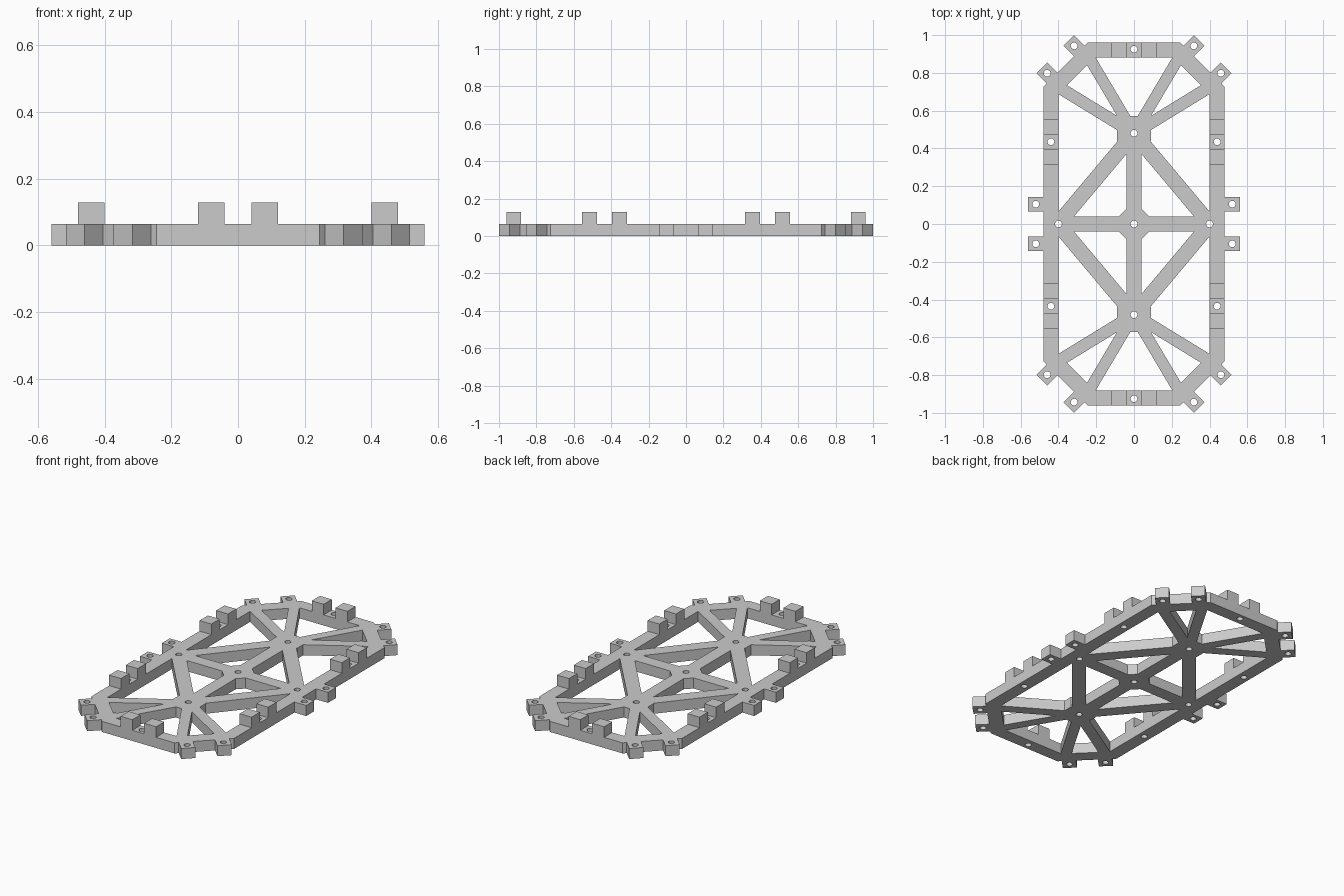
import bpy, bmesh, math
from mathutils import Vector

if "Cube" in bpy.data.objects:
    bpy.data.objects.remove(bpy.data.objects["Cube"], do_unlink=True)

T = 0.0645          # plate thickness, also the peg height
W = 0.08            # standard beam width
SIGNS = [(sx, sy) for sx in (1, -1) for sy in (1, -1)]

grey = bpy.data.materials.new("light grey plastic")
grey.use_nodes = True
grey.diffuse_color = (0.6, 0.6, 0.6, 1)
grey.node_tree.nodes["Principled BSDF"].inputs["Base Color"].default_value = (0.6, 0.6, 0.6, 1)

solids = bpy.data.collections.new("solids")
cutters = bpy.data.collections.new("cutters")
for c in (solids, cutters):
    bpy.context.scene.collection.children.link(c)


def prism(name, pts, z0=0.0, z1=T, coll=solids):
    """Extrude a flat outline from z0 to z1."""
    bm = bmesh.new()
    face = bm.faces.new([bm.verts.new((x, y, z0)) for x, y in pts])
    ext = bmesh.ops.extrude_face_region(bm, geom=[face])
    top = [v for v in ext["geom"] if isinstance(v, bmesh.types.BMVert)]
    bmesh.ops.translate(bm, verts=top, vec=(0, 0, z1 - z0))
    bmesh.ops.recalc_face_normals(bm, faces=bm.faces)
    me = bpy.data.meshes.new(name)
    bm.to_mesh(me)
    bm.free()
    me.materials.append(grey)
    ob = bpy.data.objects.new(name, me)
    ob.hide_render = True
    coll.objects.link(ob)
    return ob


def box(name, x0, x1, y0, y1, z1=T):
    return prism(name, [(x0, y0), (x1, y0), (x1, y1), (x0, y1)], 0, z1)


def beam(name, a, b, w=W):
    a, b = Vector(a), Vector(b)
    d = (b - a).normalized()
    n = Vector((-d.y, d.x)) * w / 2
    return prism(name, [a - n, b - n, b + n, a + n])


def ngon(name, x, y, r, n, z0=0.0, z1=T, coll=solids, turn=0.0):
    pts = [(x + r * math.cos(turn + math.tau * i / n),
            y + r * math.sin(turn + math.tau * i / n)) for i in range(n)]
    return prism(name, pts, z0, z1, coll)


holes = [(0, 0), (0.4, 0), (-0.4, 0)]

# Outer band: an octagon ring, its inside removed first
def ring(x, y, s):
    return [(x, s - x), (s - y, y), (y - s, y), (-x, s - x),
            (-x, x - s), (y - s, -y), (s - y, -y), (x, x - s)]


plate = prism("lattice_plate", ring(0.48, 0.96, 1.205))
window = prism("window", ring(0.4, 0.882, 1.09), -0.1, 0.2, cutters)
mod = plate.modifiers.new("window", 'BOOLEAN')
mod.operation, mod.solver, mod.object = 'DIFFERENCE', 'EXACT', window

# Central cross with its chamfered hub
beam("spine", (0, -0.48), (0, 0.48))
beam("crossbar", (-0.44, 0), (0.44, 0))
ngon("centre_hub", 0, 0, 0.12, 4)

for s in (1, -1):
    # End hubs, end pegs and end holes
    ngon("end_hub", 0, 0.48 * s, 0.098, 8, turn=math.pi / 8)
    holes += [(0, 0.48 * s), (0, 0.925 * s), (0.44 * s, 0.435), (0.44 * s, -0.435)]

for sx, sy in SIGNS:
    hub = (0, 0.48 * sy)
    # Braces
    beam("long_brace", hub, (0.42 * sx, -0.02 * sy))
    beam("corner_brace", hub, (0.4 * sx, 0.725 * sy), 0.064)
    beam("end_brace", hub, (0.24 * sx, 0.885 * sy), 0.06)
    # Corner tabs pointing out at 45 degrees
    for x, y in ((0.317, 0.943), (0.46, 0.798)):
        d = W / 2 / math.sqrt(2)
        beam("corner_tab", ((x - 0.06) * sx, (y - 0.06) * sy), ((x + d) * sx, (y + d) * sy))
        holes.append((x * sx, y * sy))
    # Side tabs
    beam("side_tab", (0.44 * sx, 0.105 * sy), (0.56 * sx, 0.105 * sy), 0.076)
    holes.append((0.52 * sx, 0.105 * sy))
    # Raised pegs on the sides and ends
    for y in (0.355, 0.515):
        box("side_peg", 0.44 * sx - 0.04, 0.44 * sx + 0.04, y * sy - 0.04, y * sy + 0.04, 2 * T)
    box("end_peg", 0.08 * sx - 0.04, 0.08 * sx + 0.04, 0.921 * sy - 0.039, 0.921 * sy + 0.039, 2 * T)

solids.objects.unlink(plate)
bpy.context.scene.collection.objects.link(plate)
plate.hide_render = False

# Screw holes
drills = bpy.data.collections.new("drills")
bpy.context.scene.collection.children.link(drills)
for x, y in holes:
    ngon("drill", x, y, 0.018, 16, -0.1, 0.2, drills)

for op, coll in (('UNION', solids), ('DIFFERENCE', drills)):
    m = plate.modifiers.new(coll.name, 'BOOLEAN')
    m.operation, m.solver = op, 'EXACT'
    m.operand_type, m.collection = 'COLLECTION', coll

# Bake the result and drop the helpers
bpy.context.view_layer.update()
dg = bpy.context.evaluated_depsgraph_get()
mesh = bpy.data.meshes.new_from_object(plate.evaluated_get(dg))
plate.modifiers.clear()
plate.data = mesh
mesh.materials.clear()
mesh.materials.append(grey)
mesh.polygons.foreach_set("material_index", [0] * len(mesh.polygons))
for c in (solids, cutters, drills):
    for ob in list(c.objects):
        bpy.data.objects.remove(ob, do_unlink=True)
    bpy.data.collections.remove(c)

# Merge coplanar pieces and centre the plate
bm = bmesh.new()
bm.from_mesh(mesh)
bmesh.ops.remove_doubles(bm, verts=bm.verts, dist=0.0002)
bmesh.ops.dissolve_limit(bm, angle_limit=0.01, verts=bm.verts, edges=bm.edges)
bm.to_mesh(mesh)
bm.free()
